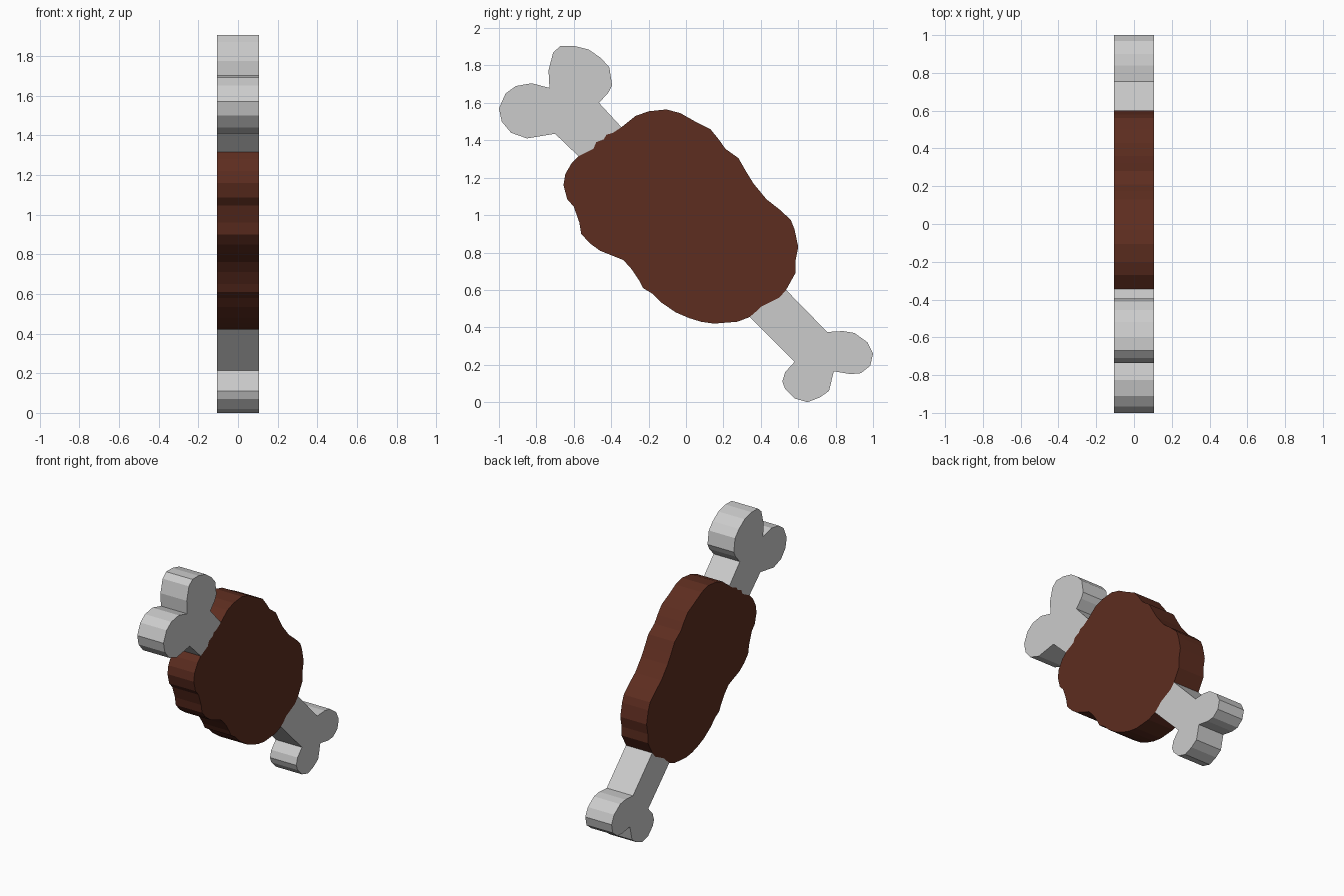
import bpy, bmesh

HALF = 0.105  # half thickness along x


def slab(name, outline, color=None):
    """Extrude a closed (y, z) outline into a flat-faced slab."""
    bm = bmesh.new()
    near = [bm.verts.new((HALF, y, z)) for y, z in outline]
    far = [bm.verts.new((-HALF, y, z)) for y, z in outline]
    bm.faces.new(near)
    bm.faces.new(far[::-1])
    n = len(outline)
    for i in range(n):
        j = (i + 1) % n
        bm.faces.new((near[i], far[i], far[j], near[j]))
    bmesh.ops.recalc_face_normals(bm, faces=bm.faces)
    mesh = bpy.data.meshes.new(name)
    bm.to_mesh(mesh)
    bm.free()
    obj = bpy.data.objects.new(name, mesh)
    bpy.context.collection.objects.link(obj)
    if color:
        mat = bpy.data.materials.new(name + "_brown")
        mat.diffuse_color = color
        mesh.materials.append(mat)
    return obj


# Meat outline, split where the bones enter
top_side = [
    (-.345, 1.47), (-.27, 1.53), (-.20, 1.555), (-.105, 1.565), (-.03, 1.545),
    (.05, 1.50), (.13, 1.46), (.175, 1.405), (.21, 1.355), (.28, 1.305),
    (.32, 1.235), (.36, 1.17), (.43, 1.085), (.50, 1.03), (.56, .975),
    (.58, .925), (.60, .83), (.585, .755), (.585, .69), (.535, .60)]
low_joint = [(.50, .56), (.45, .535), (.40, .51), (.375, .485)]
under_side = [
    (.34, .455), (.275, .43), (.15, .42), (.08, .43), (.015, .45), (-.055, .48),
    (-.135, .535), (-.18, .58), (-.23, .61), (-.25, .65), (-.29, .71),
    (-.335, .76), (-.46, .81), (-.515, .85), (-.56, .90), (-.57, .96),
    (-.60, 1.045), (-.635, 1.085), (-.655, 1.16), (-.645, 1.22),
    (-.61, 1.28), (-.575, 1.315)]
high_joint = [(-.495, 1.355), (-.48, 1.39), (-.44, 1.405), (-.425, 1.43), (-.39, 1.44)]
slab("meat", top_side + low_joint + under_side + high_joint, (.11, .026, .014, 1))

# Upper bone end with two knobs
upper_knobs = [
    (-.70, 1.435), (-.85, 1.41), (-.935, 1.44), (-.985, 1.50), (-1.0, 1.57),
    (-.965, 1.65), (-.91, 1.69), (-.825, 1.705), (-.73, 1.68), (-.735, 1.775),
    (-.71, 1.87), (-.67, 1.905), (-.60, 1.905), (-.52, 1.885), (-.455, 1.84),
    (-.41, 1.79), (-.395, 1.695), (-.415, 1.655), (-.465, 1.60)]
slab("upper_bone", [under_side[-1]] + upper_knobs + [top_side[0]] + high_joint[::-1])

# Lower bone end with two smaller knobs
lower_knobs = [
    (.755, .375), (.84, .38), (.90, .37), (.97, .32), (1.0, .26), (.985, .195),
    (.935, .155), (.88, .15), (.79, .165), (.765, .06), (.715, .025), (.65, 0.0),
    (.58, .02), (.53, .07), (.515, .11), (.53, .16), (.58, .215)]
slab("lower_bone", [top_side[-1]] + lower_knobs + [under_side[0]] + low_joint[::-1])
